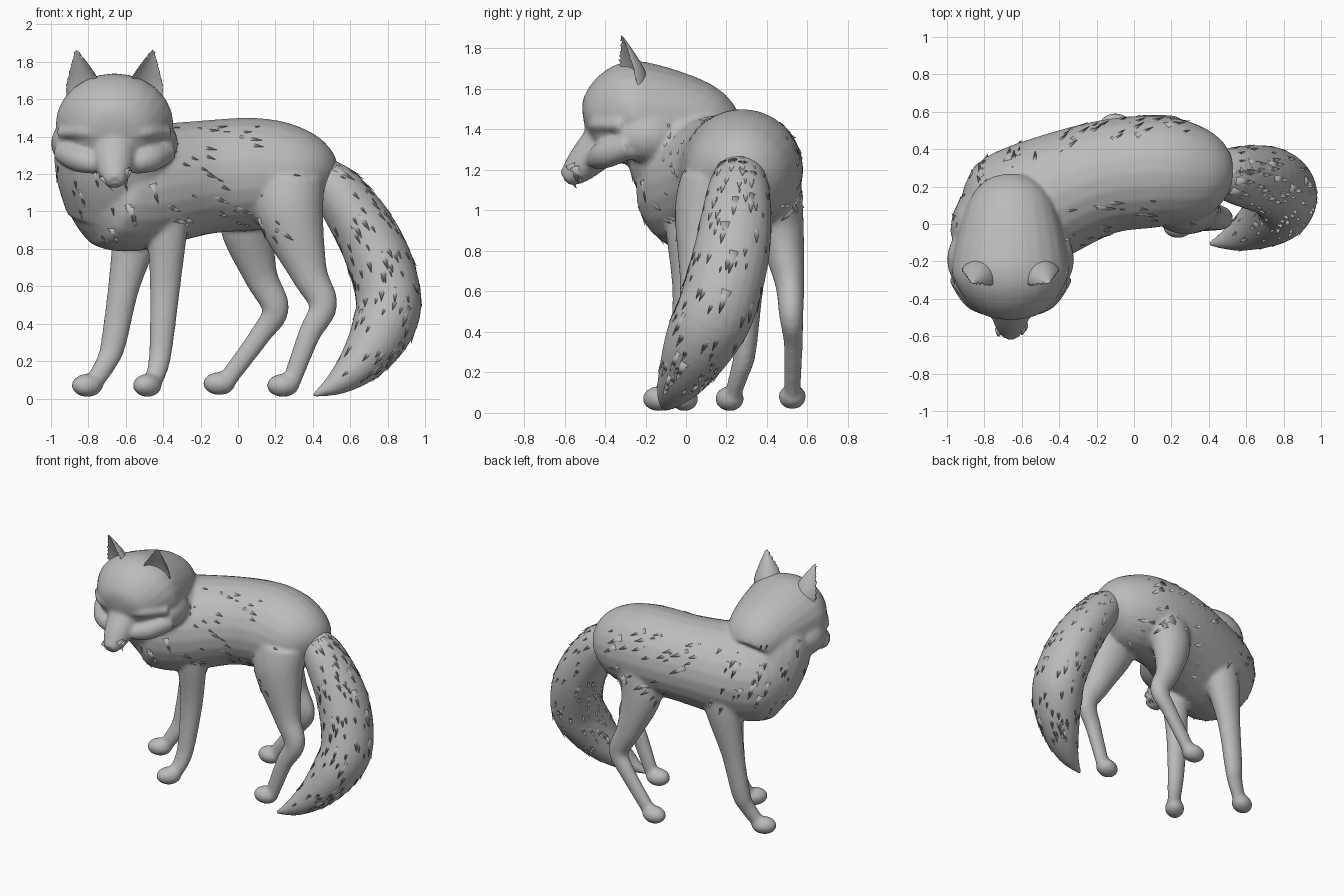
import bpy, bmesh, math, random
from mathutils import Vector, Matrix

random.seed(4)
cube = bpy.data.objects.get("Cube")
if cube:
    bpy.data.objects.remove(cube, do_unlink=True)

grey = bpy.data.materials.new("plain grey")
grey.use_nodes = True
grey.diffuse_color = (0.5, 0.5, 0.5, 1)
for node in grey.node_tree.nodes:
    if node.type == "BSDF_PRINCIPLED":
        node.inputs["Base Color"].default_value = grey.diffuse_color

Y, Z = Vector((0, 1, 0)), Vector((0, 0, 1))
HEAD_X = -0.66


def spline(points, steps):
    """Catmull-Rom samples through stations of any dimension."""
    padded = [points[0], *points, points[-1]]
    samples = []
    for before, start, end, after in zip(padded, padded[1:], padded[2:], padded[3:]):
        for i in range(steps):
            t = i / steps
            samples.append([q + (r - p) * t / 2
                            + (p - 2.5 * q + 2 * r - s / 2) * t ** 2
                            + (1.5 * (q - r) + (s - p) / 2) * t ** 3
                            for p, q, r, s in zip(before, start, end, after)])
    samples.append(points[-1])
    return samples


def loft(bm, stations, ref, flat=1.0, sides=24, cup=False):
    """Skin ellipses (x, y, z, radius) along a path; flat scales the depth."""
    rows = spline(stations, 5)
    centres = [Vector(row[:3]) for row in rows]
    last = len(rows) - 1
    rings, path = [], []
    for i, centre in enumerate(centres):
        tangent = (centres[min(i + 1, last)] - centres[max(i - 1, 0)]).normalized()
        side = tangent.cross(ref).normalized()
        depth = side.cross(tangent) * flat
        radius = max(rows[i][3], 0.005)
        ring = []
        for k in range(sides):
            angle = math.tau * k / sides
            d = math.sin(angle)
            if cup and d < 0:      # fold the front inward to hollow it
                d *= -0.5
            ring.append(bm.verts.new(centre + (side * math.cos(angle) + depth * d) * radius))
        rings.append(ring)
        path.append((centre, tangent))
    for lower, upper in zip(rings, rings[1:]):
        for k in range(sides):
            bm.faces.new((lower[k - 1], lower[k], upper[k], upper[k - 1]))
    bm.faces.new(rings[0][::-1])
    bm.faces.new(rings[-1])
    return path


def head_loft(bm, stations, ref, side=1, **options):
    """Loft measured from the middle of the head, on either side."""
    loft(bm, [(HEAD_X + side * x, y, z, r) for x, y, z, r in stations], ref, **options)


def blob(bm, centre, radii, turn=0.0):
    matrix = (Matrix.Translation(centre) @ Matrix.Rotation(turn, 4, "Z")
              @ Matrix.Diagonal((*radii, 1)))
    bmesh.ops.create_uvsphere(bm, u_segments=20, v_segments=12, radius=1, matrix=matrix)


def leg(bm, stations, heading):
    """A leg with its paw stepping forward from the last station."""
    loft(bm, stations, Y, flat=0.82)
    ankle = Vector(stations[-1][:3])
    step = Vector((-math.cos(heading), -math.sin(heading), -0.6)) * 0.05
    blob(bm, ankle + step, (0.088, 0.068, 0.062), heading)


def finish(name, bm, voxel=0.0, smooth=0):
    """Make the object, fuse its overlapping volumes and soften the joins."""
    bmesh.ops.recalc_face_normals(bm, faces=bm.faces[:])
    mesh = bpy.data.meshes.new(name)
    bm.to_mesh(mesh)
    bm.free()
    obj = bpy.data.objects.new(name, mesh)
    bpy.context.scene.collection.objects.link(obj)
    if voxel:
        fuse = obj.modifiers.new("fuse", "REMESH")
        fuse.mode = "VOXEL"
        fuse.voxel_size = voxel
        soften = obj.modifiers.new("soften", "SMOOTH")
        soften.iterations = smooth
        bpy.context.view_layer.update()
        deps = bpy.context.evaluated_depsgraph_get()
        baked = bpy.data.meshes.new_from_object(obj.evaluated_get(deps))
        obj.modifiers.clear()
        obj.data = baked
    obj.data.materials.clear()
    obj.data.materials.append(grey)
    for face in obj.data.polygons:
        face.use_smooth = True
    return obj


body = bmesh.new()

# Torso, rump to chest
loft(body, [(.5, .25, 1.12, .08), (.43, .26, 1.15, .2), (.3, .27, 1.18, .27),
            (.1, .28, 1.2, .3), (-.2, .24, 1.18, .305), (-.58, .09, 1.12, .335),
            (-.74, .02, 1.14, .285), (-.92, -.09, 1.18, .06)], Z)

# Neck and ruff
head_loft(body, [(.04, .08, 1.03, .3), (.02, .01, 1.2, .33), (0, -.05, 1.35, .32),
                 (0, -.12, 1.47, .25)], Y, flat=.82)

# Skull and muzzle
head_loft(body, [(0, .16, 1.33, .18), (0, .05, 1.42, .25), (0, -.2, 1.46, .31),
                 (0, -.3, 1.455, .3), (0, -.44, 1.39, .19), (0, -.485, 1.37, .04)], Z, flat=.87)
head_loft(body, [(0, -.36, 1.38, .13), (0, -.46, 1.28, .11), (0, -.54, 1.2, .083),
                 (0, -.6, 1.155, .045)], Z, flat=.9)

# Cheeks and brows, leaving a crease for the closed eyes
for side in (-1, 1):
    blob(body, (HEAD_X + side * .21, -.19, 1.365), (.13, .17, .13))
    head_loft(body, [(.09, -.45, 1.25, .05), (.19, -.39, 1.28, .07), (.28, -.27, 1.32, .06)], Z, side)
    head_loft(body, [(.07, -.465, 1.41, .025), (.18, -.435, 1.425, .035), (.29, -.31, 1.42, .03)], Z, side)

# Right front, left front, right hind and left hind legs
leg(body, [(-.5, .3, 1.1, .16), (-.54, .32, .9, .13), (-.61, .31, .6, .085),
           (-.665, .29, .3, .068), (-.7, .265, .2, .058), (-.76, .235, .1, .05)], .4)
leg(body, [(-.4, 0, 1.1, .15), (-.38, -.01, .9, .11), (-.39, 0, .6, .082),
           (-.41, -.03, .3, .064), (-.425, -.06, .18, .057), (-.45, -.1, .1, .05)], .8)
leg(body, [(.1, .42, 1.15, .18), (.05, .46, .93, .15), (.12, .51, .66, .092),
           (.2, .52, .48, .073), (.12, .53, .34, .057), (-.05, .525, .11, .05)], 0)
leg(body, [(.27, .13, 1.15, .19), (.28, .09, .98, .18), (.38, .05, .67, .1),
           (.455, .03, .5, .077), (.38, .01, .34, .06), (.29, 0, .1, .05)], .15)
body = finish("body_and_legs", body, .014, 6)

# Nose
nose = bmesh.new()
blob(nose, (HEAD_X, -.575, 1.172), (.052, .032, .036))
finish("nose", nose)

# Hollow ears, turned slightly outward
for side, name in ((1, "left_ear"), (-1, "right_ear")):
    ear = bmesh.new()
    head_loft(ear, [(.175, -.29, 1.5, .1), (.172, -.3, 1.6, .108), (.182, -.31, 1.7, .092),
                    (.21, -.325, 1.87, .008)], Vector((-.45 * side, 1, 0)), side,
              flat=1.1, cup=True)
    finish(name, ear, .008, 3)

# Brush tail
tail = bmesh.new()
tail_path = loft(tail, [(.4, .26, 1.22, .09), (.54, .26, 1.1, .14), (.72, .23, .82, .17),
                        (.805, .16, .54, .175), (.77, .08, .37, .165), (.67, 0, .21, .125),
                        (.54, -.07, .09, .07), (.4, -.11, .015, .008)], Y, flat=1.1)
tail = finish("tail", tail, .014, 3)


# Fur tufts lying along the coat
def tail_flow(p):
    return min(tail_path, key=lambda station: (station[0] - p).length)[1]


def coat_flow(p):
    return Vector((.9, .3, -.45)) if p.x > -.4 else Vector((.25, .3, -1))


def on_tail(p):
    return p.z > .1 and p.x > .5


def on_coat(p):
    on_face = p.y < -.12 and p.z > 1.18
    return .86 < p.z < 1.46 and p.x < .3 and not on_face


def tufts(name, obj, count, rule, flow):
    bm = bmesh.new()
    faces = [face for face in obj.data.polygons if rule(face.center)]
    for face in random.sample(faces, min(count, len(faces))):
        normal, wanted = face.normal, flow(face.center)
        along = wanted - normal * wanted.dot(normal)
        if along.length < .3:
            continue
        along = (along.normalized() + normal * random.uniform(.12, .22)).normalized()
        across = normal.cross(along).normalized()
        size = random.uniform(.7, 1.2)
        axes = (across * .028, along.cross(across) * .011, along * .055)
        matrix = Matrix([axis * size for axis in axes]).transposed().to_4x4()
        matrix.translation = face.center - normal * .004
        bmesh.ops.create_cone(bm, cap_ends=True, segments=8, radius1=1, radius2=0,
                              depth=2, matrix=matrix)
    finish(name, bm)


tufts("tail_fur", tail, 170, on_tail, tail_flow)
tufts("coat_fur", body, 130, on_coat, coat_flow)
